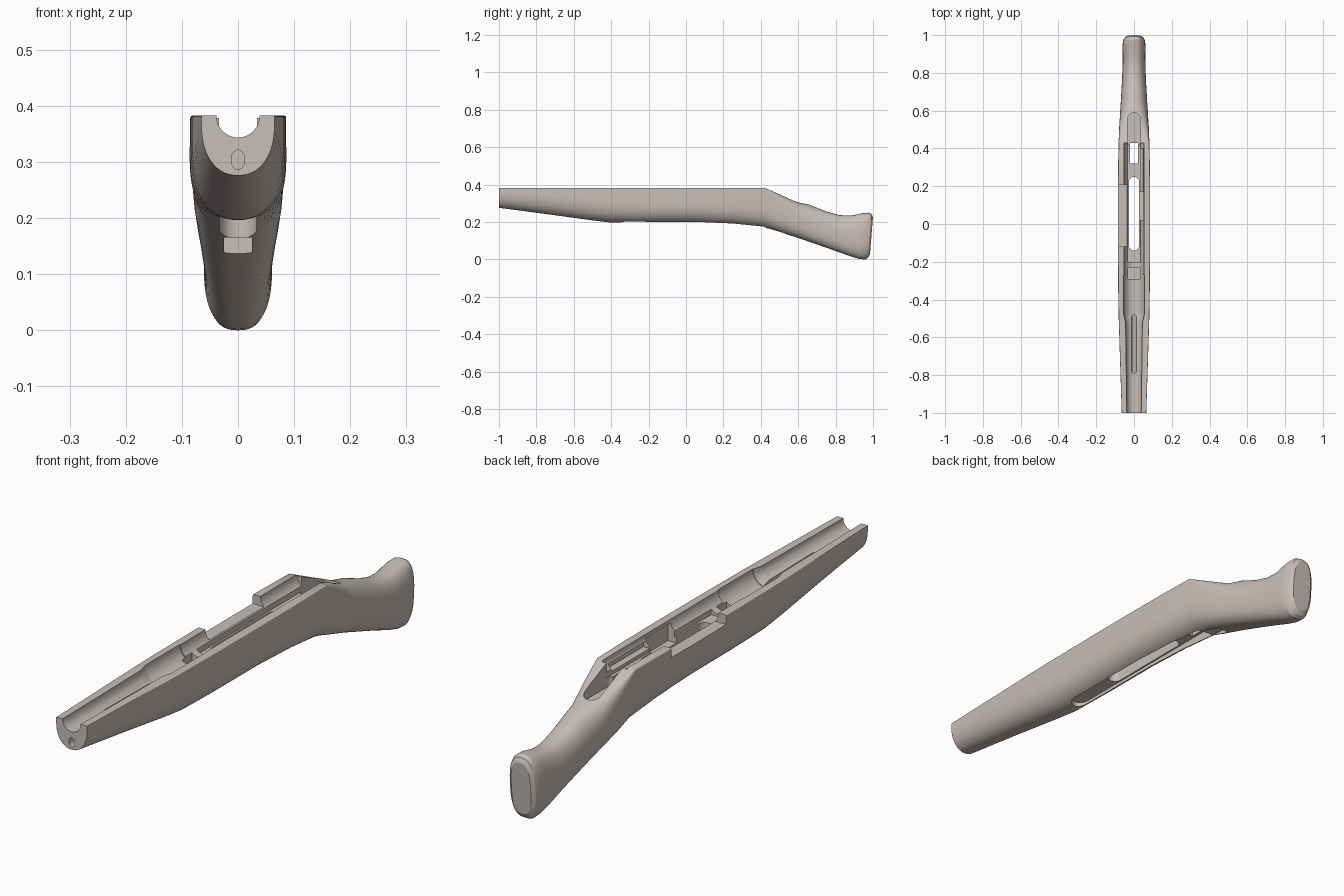
import bpy
import bmesh
import math
from mathutils import Matrix, Vector

old = bpy.data.objects.get("Cube")
if old:
    bpy.data.objects.remove(old, do_unlink=True)

# Single material
wood = bpy.data.materials.new("pale taupe")
wood.use_nodes = True
color = (0.58, 0.52, 0.48, 1)
wood.diffuse_color = color
wood.node_tree.nodes["Principled BSDF"].inputs["Base Color"].default_value = color


def make_object(name, bm):
    bmesh.ops.recalc_face_normals(bm, faces=bm.faces)
    mesh = bpy.data.meshes.new(name)
    bm.to_mesh(mesh)
    bm.free()
    mesh.materials.append(wood)
    obj = bpy.data.objects.new(name, mesh)
    bpy.context.collection.objects.link(obj)
    return obj


def power(value, exponent):
    return math.copysign(abs(value) ** (2 / exponent), value)


def ring(y, half, bottom, top, middle, corner, count=56):
    """Closed section: rounded belly, top corners from boxy to oval."""
    belly = 2.2 if y < 0.5 else 2.6
    tilt = 0.08 * max(0, min(1, (y - 0.85) / 0.1))
    points = []
    for i in range(count):
        a = math.tau * i / count
        c, s = math.cos(a), math.sin(a)
        if abs(c) < 1e-6:
            c = 0
        if abs(s) < 1e-6:
            s = 0
        n = corner if s > 0 else belly
        z = middle + power(s, n) * ((top - middle) if s > 0 else (middle - bottom))
        points.append(Vector((half * power(c, n), y + tilt * (z - 0.22), z)))
    return points


# Stock body sections: y, half width, bottom, top, widest height, top corner power
sections = [
    (-1, .065, .276, .383, .365, 40),
    (-.75, .073, .243, .383, .35, 40),
    (-.5, .081, .209, .383, .32, 40),
    (-.4, .083, .197, .383, .31, 40),
    (-.2, .085, .195, .383, .3, 40),
    (.05, .086, .195, .383, .3, 40),
    (.25, .085, .186, .383, .29, 40),
    (.42, .082, .168, .383, .28, 30),
    (.5, .079, .146, .348, .25, 6),
    (.6, .073, .115, .305, .21, 2.5),
    (.66, .069, .094, .293, .19, 2.2),
    (.75, .064, .063, .257, .16, 2.2),
    (.82, .061, .038, .237, .14, 2.3),
    (.88, .06, .018, .234, .12, 2.5),
    (.94, .061, .003, .247, .12, 2.7),
    (.975, .059, 0, .25, .12, 2.7),
    (.99, .053, .009, .243, .12, 2.7),
    (.999, .041, .026, .226, .12, 2.7),
]
bm = bmesh.new()
rings = [[bm.verts.new(p) for p in ring(*s)] for s in sections]
for a, b in zip(rings, rings[1:]):
    for i in range(len(a)):
        j = (i + 1) % len(a)
        bm.faces.new((a[i], a[j], b[j], b[i]))
bm.faces.new(rings[0])
bm.faces.new(rings[-1])
stock = make_object("stock_body", bm)


def carve(bm):
    """Subtract a closed shape from the stock."""
    cutter = make_object("cutter", bm)
    cutter.hide_render = True
    bpy.context.view_layer.objects.active = stock
    mod = stock.modifiers.new("carve", 'BOOLEAN')
    mod.operation = 'DIFFERENCE'
    mod.solver = 'EXACT'
    mod.object = cutter
    bpy.ops.object.modifier_apply(modifier=mod.name)
    bpy.data.objects.remove(cutter, do_unlink=True)


def carve_box(x, y, z):
    bm = bmesh.new()
    bmesh.ops.create_cube(bm, size=1)
    for v in bm.verts:
        for k, (low, high) in enumerate((x, y, z)):
            v.co[k] = high if v.co[k] > 0 else low
    carve(bm)


def carve_round(start, end, r1, r2=None, squash=1, sides=32):
    """Cylinder or cone between two points."""
    start, end = Vector(start), Vector(end)
    axis = end - start
    bm = bmesh.new()
    bmesh.ops.create_cone(bm, cap_ends=True, segments=sides, radius1=r1,
                          radius2=r1 if r2 is None else r2, depth=axis.length)
    turn = axis.to_track_quat('Z', 'Y').to_matrix().to_4x4()
    bm.transform(Matrix.Translation((start + end) / 2)
                 @ Matrix.Diagonal((1, 1, squash, 1)) @ turn)
    carve(bm)


def carve_slot(half, y0, y1, z0, z1, arc=10):
    """Upright slot with round ends."""
    bm = bmesh.new()
    loop = []
    for mid, base in ((y1 - half, 0), (y0 + half, math.pi)):
        for i in range(arc + 1):
            a = base + math.pi * i / arc
            loop.append(bm.verts.new((half * math.cos(a), mid + half * math.sin(a), z0)))
    face = bm.faces.new(loop)
    up = bmesh.ops.extrude_face_region(bm, geom=[face])["geom"]
    bmesh.ops.translate(bm, vec=(0, 0, z1 - z0),
                        verts=[v for v in up if isinstance(v, bmesh.types.BMVert)])
    carve(bm)


# Barrel channel, chamber swell and receiver bed
carve_round((0, -1.1, .382), (0, -.5, .382), .037, .045)
carve_round((0, -.53, .382), (0, -.47, .382), .043, .056)
carve_round((0, -.48, .382), (0, -.27, .382), .056)
carve_round((0, -.28, .384), (0, .43, .384), .053)
carve_box((-.033, .033), (-.29, -.23), (.29, .4))
carve_box((-.034, .034), (-.2, .45), (.322, .4))

# Rod hole and its open slot
carve_round((0, -1.1, .304), (0, -.46, .304), .012, squash=1.45)
carve_slot(.012, -.79, -.48, .304, .4)

# Magazine well, trigger slot, tang recess and screw hole
carve_slot(.027, -.14, .25, .1, .4)
carve_box((-.022, .022), (.32, .43), (.1, .4))
carve_slot(.034, .4, .59, .286, .42)
carve_round((0, .51, .1), (0, .51, .35), .012)

# Guard inlet along the underside
carve_slot(.033, -.35, .44, .1, .214)
carve_box((-.025, .025), (.4, .53), (.08, .165))

# Loading cut on one wall, release pocket inside the other
carve_box((-.12, -.025), (-.12, .21), (.347, .42))
carve_box((.02, .062), (.02, .17), (.3, .37))
carve_box((.02, .06), (.17, .4), (.335, .36))

# Finger grooves ending in round side pockets
for side in (-1, 1):
    carve_round((side * .1, -.75, .317), (side * .1, -.22, .315), .023, .034)
    carve_round((side * .058, -.235, .298), (side * .13, -.235, .298), .033)

# Smooth shading with crisp cut edges
bpy.ops.object.select_all(action='DESELECT')
stock.select_set(True)
bpy.context.view_layer.objects.active = stock
bpy.ops.object.shade_smooth_by_angle(angle=math.radians(25))
